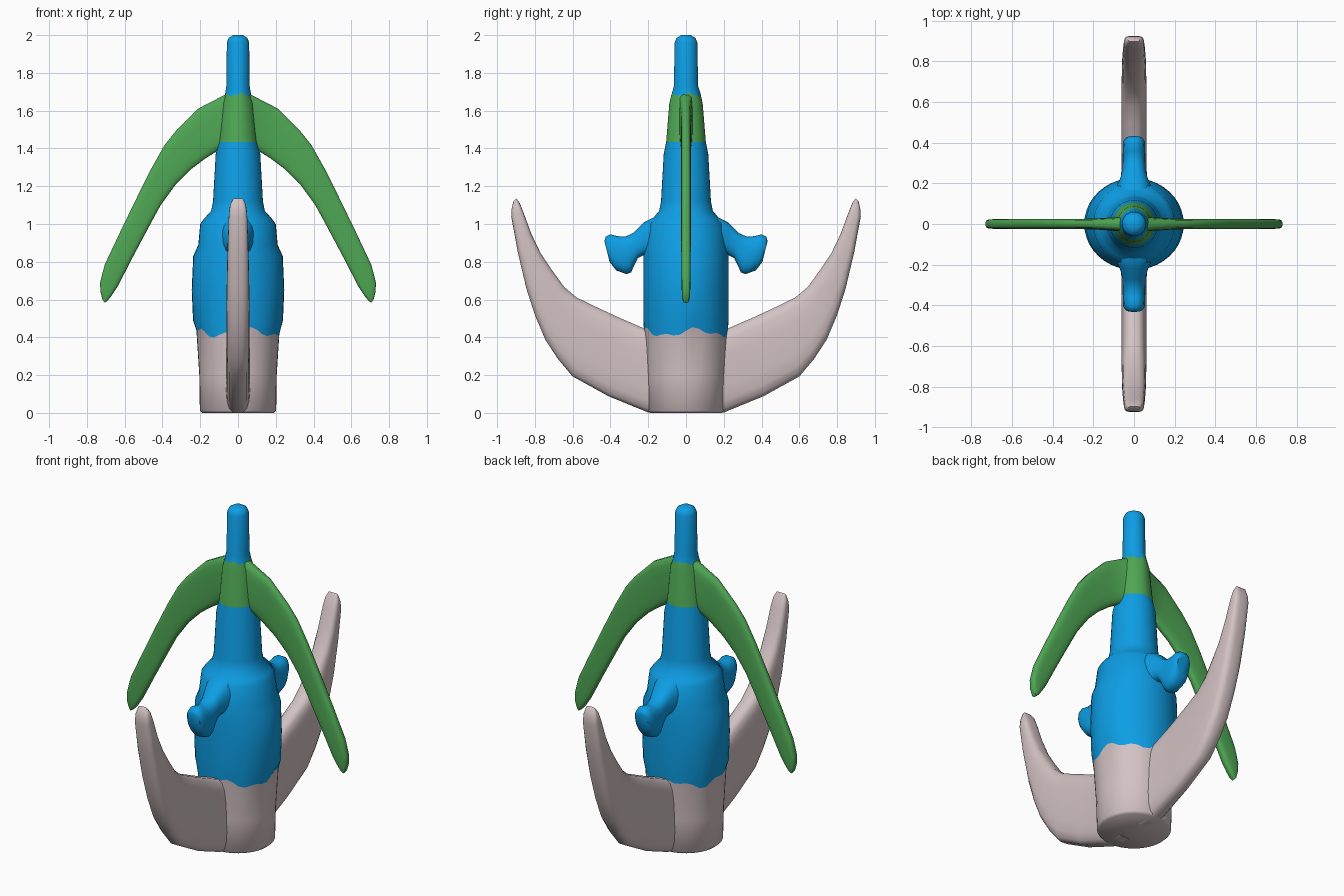
import bpy, bmesh, math
from mathutils import Vector


def material(name, rgb):
    m = bpy.data.materials.new(name)
    m.diffuse_color = (*rgb, 1)
    return m


BLUE = material("blue", (0.004, 0.34, 0.78))
GREEN = material("green", (0.078, 0.39, 0.09))
GREY = material("pinkish grey", (0.65, 0.54, 0.55))


def skin(name, rings, mats, ring_mats=None, angle=50):
    """Joins equal rings of points into a closed smooth skin."""
    bm = bmesh.new()
    vs = [[bm.verts.new(p) for p in ring] for ring in rings]
    n = len(vs[0])
    for k in range(len(vs) - 1):
        for i in range(n):
            j = (i + 1) % n
            f = bm.faces.new((vs[k][i], vs[k][j], vs[k + 1][j], vs[k + 1][i]))
            f.material_index = ring_mats[k] if ring_mats else 0
    bm.faces.new(vs[0][::-1]).material_index = ring_mats[0] if ring_mats else 0
    bm.faces.new(vs[-1]).material_index = ring_mats[-1] if ring_mats else 0
    bmesh.ops.recalc_face_normals(bm, faces=bm.faces)
    me = bpy.data.meshes.new(name)
    bm.to_mesh(me)
    bm.free()
    for m in mats:
        me.materials.append(m)
    ob = bpy.data.objects.new(name, me)
    bpy.context.collection.objects.link(ob)
    bpy.ops.object.select_all(action='DESELECT')
    ob.select_set(True)
    bpy.context.view_layer.objects.active = ob
    bpy.ops.object.shade_smooth_by_angle(angle=math.radians(angle))
    return ob


def spow(v, e):
    return math.copysign(abs(v) ** e, v)


def blade(name, stations, axis, side, mat, n=16, power=3.5):
    """Lofts (edge A, edge B, half thickness) stations outward along x or y."""
    rings = []
    for (ua, za, ub, zb, t) in stations:
        a, b = Vector((ua, za)), Vector((ub, zb))
        mid, half = (a + b) / 2, (a - b) / 2
        ring = []
        for i in range(n):
            w = 2 * math.pi * (i + 0.5) / n
            p = mid + half * spow(math.cos(w), 2 / power) * 1.02
            h = t * spow(math.sin(w), 2 / power) * 1.02
            u = p.x * side
            ring.append((u, h, p.y) if axis == 'x' else (h, u, p.y))
        rings.append(ring)
    return skin(name, rings, [mat])


# Turned body: z, half width x, half width y, colour of band above, waviness
profile = [
    (0.0, 0.19, 0.19, 2, 0), (0.012, 0.202, 0.202, 2, 0), (0.20, 0.205, 0.21, 2, 0),
    (0.425, 0.22, 0.222, 0, 1), (0.49, 0.238, 0.226, 0, 0), (0.65, 0.245, 0.226, 0, 0),
    (0.83, 0.237, 0.226, 0, 0), (0.89, 0.21, 0.22, 0, 0), (1.0, 0.20, 0.20, 0, 0),
    (1.03, 0.178, 0.175, 0, 0), (1.07, 0.142, 0.142, 0, 0), (1.12, 0.132, 0.132, 0, 0),
    (1.37, 0.118, 0.118, 0, 0), (1.435, 0.102, 0.105, 1, 0), (1.64, 0.082, 0.088, 1, 0),
    (1.685, 0.068, 0.076, 0, 0.4), (1.73, 0.062, 0.064, 0, 0), (1.96, 0.059, 0.06, 0, 0),
    (1.985, 0.05, 0.05, 0, 0), (2.0, 0.025, 0.025, 0, 0)]
N = 40
rings = []
for z, rx, ry, _, wave in profile:
    ring = []
    for i in range(N):
        a = 2 * math.pi * i / N
        dz = wave * (0.018 * math.sin(4 * a + 0.6) + 0.012 * math.sin(9 * a))
        ring.append((rx * math.cos(a), ry * math.sin(a), z + dz))
    rings.append(ring)
skin("body", rings, [BLUE, GREEN, GREY], [p[3] for p in profile[:-1]])

# Upswept base fins
fin = [
    (0.08, 0.42, 0.08, 0.0, 0.075), (0.21, 0.44, 0.20, 0.004, 0.063),
    (0.36, 0.505, 0.41, 0.09, 0.06), (0.50, 0.57, 0.60, 0.195, 0.06),
    (0.58, 0.61, 0.68, 0.29, 0.06), (0.645, 0.665, 0.745, 0.39, 0.06),
    (0.71, 0.755, 0.80, 0.52, 0.059), (0.77, 0.845, 0.845, 0.66, 0.057),
    (0.82, 0.95, 0.89, 0.85, 0.053), (0.86, 1.06, 0.925, 1.04, 0.048),
    (0.88, 1.11, 0.923, 1.08, 0.042), (0.898, 1.135, 0.913, 1.122, 0.028)]

# Drooping upper arms
arm = [
    (0.03, 1.70, 0.03, 1.42, 0.06), (0.075, 1.68, 0.09, 1.40, 0.034),
    (0.21, 1.61, 0.17, 1.35, 0.026), (0.33, 1.49, 0.25, 1.29, 0.025),
    (0.39, 1.415, 0.33, 1.21, 0.025), (0.46, 1.29, 0.41, 1.10, 0.025),
    (0.53, 1.15, 0.475, 0.98, 0.025), (0.62, 0.965, 0.56, 0.82, 0.025),
    (0.705, 0.785, 0.637, 0.67, 0.024), (0.73, 0.69, 0.67, 0.62, 0.022),
    (0.728, 0.64, 0.69, 0.595, 0.02), (0.718, 0.60, 0.705, 0.583, 0.013)]

# Short side stubs with turned-down ends
stub = [
    (0.10, 1.05, 0.10, 0.78, 0.10), (0.17, 1.035, 0.18, 0.82, 0.09),
    (0.22, 1.01, 0.225, 0.835, 0.068), (0.275, 0.955, 0.255, 0.82, 0.056),
    (0.32, 0.933, 0.275, 0.78, 0.055), (0.36, 0.935, 0.29, 0.745, 0.055),
    (0.40, 0.945, 0.315, 0.735, 0.055), (0.425, 0.932, 0.37, 0.755, 0.053),
    (0.432, 0.91, 0.405, 0.80, 0.042)]

for side, label in ((1, "right"), (-1, "left")):
    blade(label + "_arm", arm, 'x', side, GREEN)
for side, label in ((1, "back"), (-1, "front")):
    blade(label + "_fin", fin, 'y', side, GREY)
    blade(label + "_stub", stub, 'y', side, BLUE, power=2.6)
